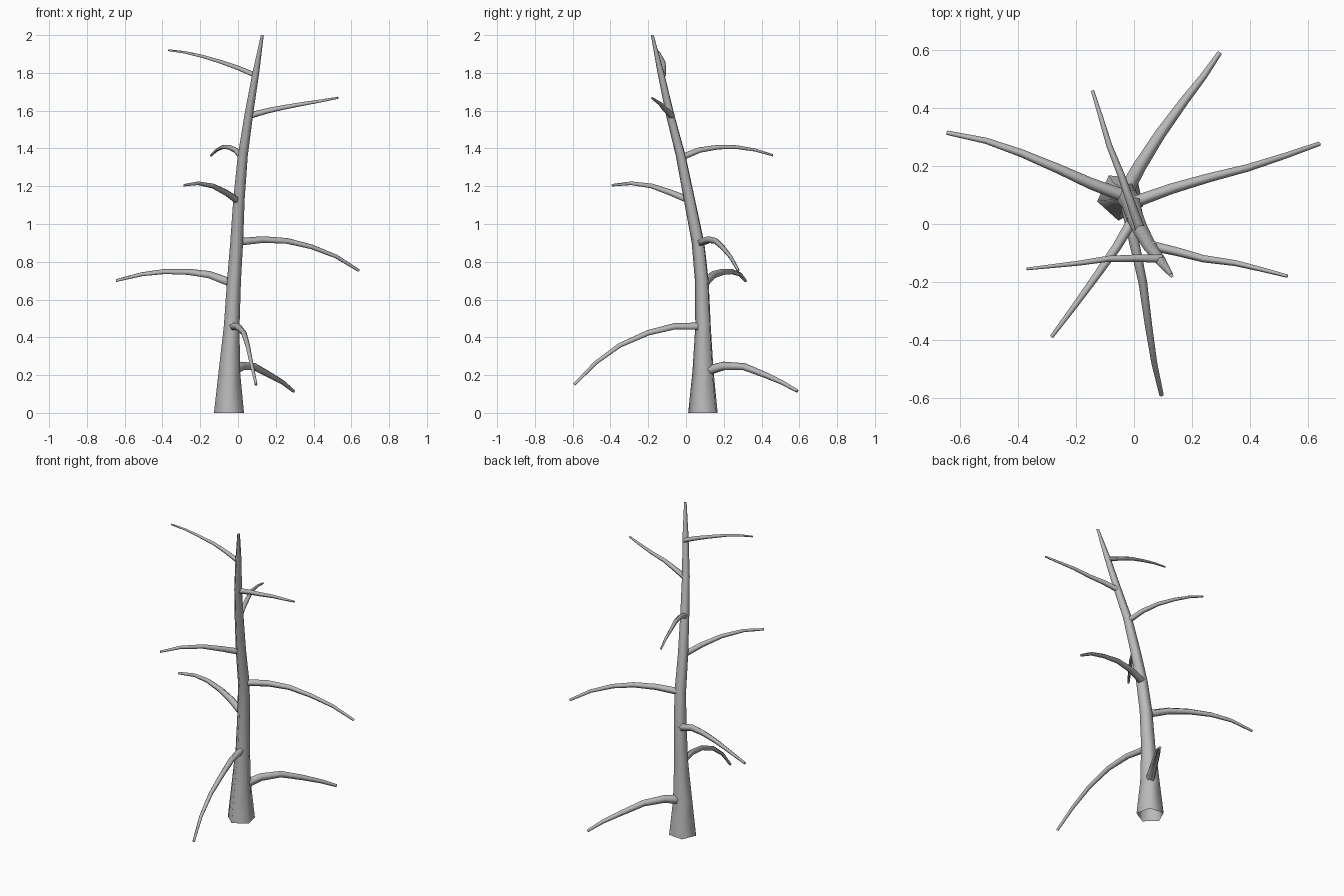
import bpy, bmesh
from math import sin, cos, radians
from mathutils import Vector

if "Cube" in bpy.data.objects:
    bpy.data.objects.remove(bpy.data.objects["Cube"], do_unlink=True)

bark = bpy.data.materials.new("grey_bark")
bark.use_nodes = True
grey = (0.49, 0.49, 0.49, 1)
bark.diffuse_color = grey
bark.node_tree.nodes["Principled BSDF"].inputs["Base Color"].default_value = grey

SIDES = 5


def tube(name, path, radii, turn=0, level=False):
    """Tapered five-sided limb, open at its base; level keeps its rings horizontal."""
    pts = [Vector(p) for p in path]
    bm = bmesh.new()
    rings = []
    side = Vector((1, 0, 0)) if level else Vector((0, 0, 1))
    for i, p in enumerate(pts):
        axis = pts[min(i + 1, len(pts) - 1)] - pts[max(i - 1, 0)]
        axis = Vector((0, 0, 1)) if level else axis.normalized()
        side = (side - axis * side.dot(axis)).normalized()
        up = axis.cross(side)
        angles = [radians(turn + k * 360 / SIDES) for k in range(SIDES)]
        rings.append([bm.verts.new(p + (side * cos(a) + up * sin(a)) * radii[i])
                      for a in angles])
    for a, b in zip(rings, rings[1:]):
        for k in range(SIDES):
            n = (k + 1) % SIDES
            bm.faces.new((a[k], a[n], b[n], b[k])).smooth = True
    # Crisp cap at the tip
    tip_cap = bm.faces.new(rings[-1])
    for e in tip_cap.edges:
        e.smooth = False
    mesh = bpy.data.meshes.new(name)
    bm.to_mesh(mesh)
    bm.free()
    mesh.materials.append(bark)
    obj = bpy.data.objects.new(name, mesh)
    bpy.context.collection.objects.link(obj)


def branch(name, base, tip, path):
    last = len(path) - 1
    tube(name, path, [base + (tip - base) * i / last for i in range(last + 1)])


# Leaning trunk with a flared foot
tube("trunk",
     [(-.045, .095, 0), (-.044, .094, .22), (-.032, .093, .46), (-.02, .086, .7),
      (-.006, .066, .9), (.006, .02, 1.13), (.026, -.026, 1.36),
      (.058, -.083, 1.58), (.095, -.132, 1.8), (.129, -.178, 2)],
     [.084, .06, .044, .039, .036, .032, .028, .024, .019, .008],
     turn=48, level=True)

# Branches from the ground up
branch("low_back_branch", .028, .009,
       [(-.03, .11, .222), (.02, .2, .247), (.09, .31, .243),
        (.17, .42, .2), (.24, .51, .16), (.295, .59, .115)])
branch("low_front_branch", .021, .008,
       [(-.025, .06, .457), (0, -.06, .457), (.03, -.2, .423),
        (.05, -.35, .357), (.07, -.48, .263), (.095, -.59, .15)])
branch("lower_right_branch", .024, .008,
       [(-.03, .095, .685), (-.15, .14, .73), (-.26, .19, .745),
        (-.39, .245, .747), (-.51, .287, .733), (-.645, .315, .7)])
branch("middle_left_branch", .022, .008,
       [(0, .075, .903), (.13, .122, .916), (.26, .16, .909),
        (.39, .193, .878), (.52, .235, .827), (.64, .277, .753)])
branch("middle_front_branch", .02, .007,
       [(.005, .03, 1.12), (-.06, -.08, 1.165), (-.13, -.18, 1.2),
        (-.21, -.29, 1.215), (-.285, -.39, 1.205)])
branch("upper_back_branch", .018, .006,
       [(.022, -.02, 1.353), (-.01, .07, 1.39), (-.045, .17, 1.406),
        (-.085, .27, 1.406), (-.115, .37, 1.39), (-.143, .46, 1.363)])
branch("upper_left_branch", .018, .006,
       [(.06, -.075, 1.572), (.155, -.097, 1.598), (.24, -.12, 1.616),
        (.35, -.135, 1.636), (.445, -.158, 1.652), (.53, -.18, 1.668)])
branch("top_right_branch", .015, .005,
       [(.095, -.12, 1.785), (0, -.118, 1.825), (-.09, -.12, 1.857),
        (-.19, -.135, 1.887), (-.28, -.145, 1.908), (-.37, -.155, 1.92)])
